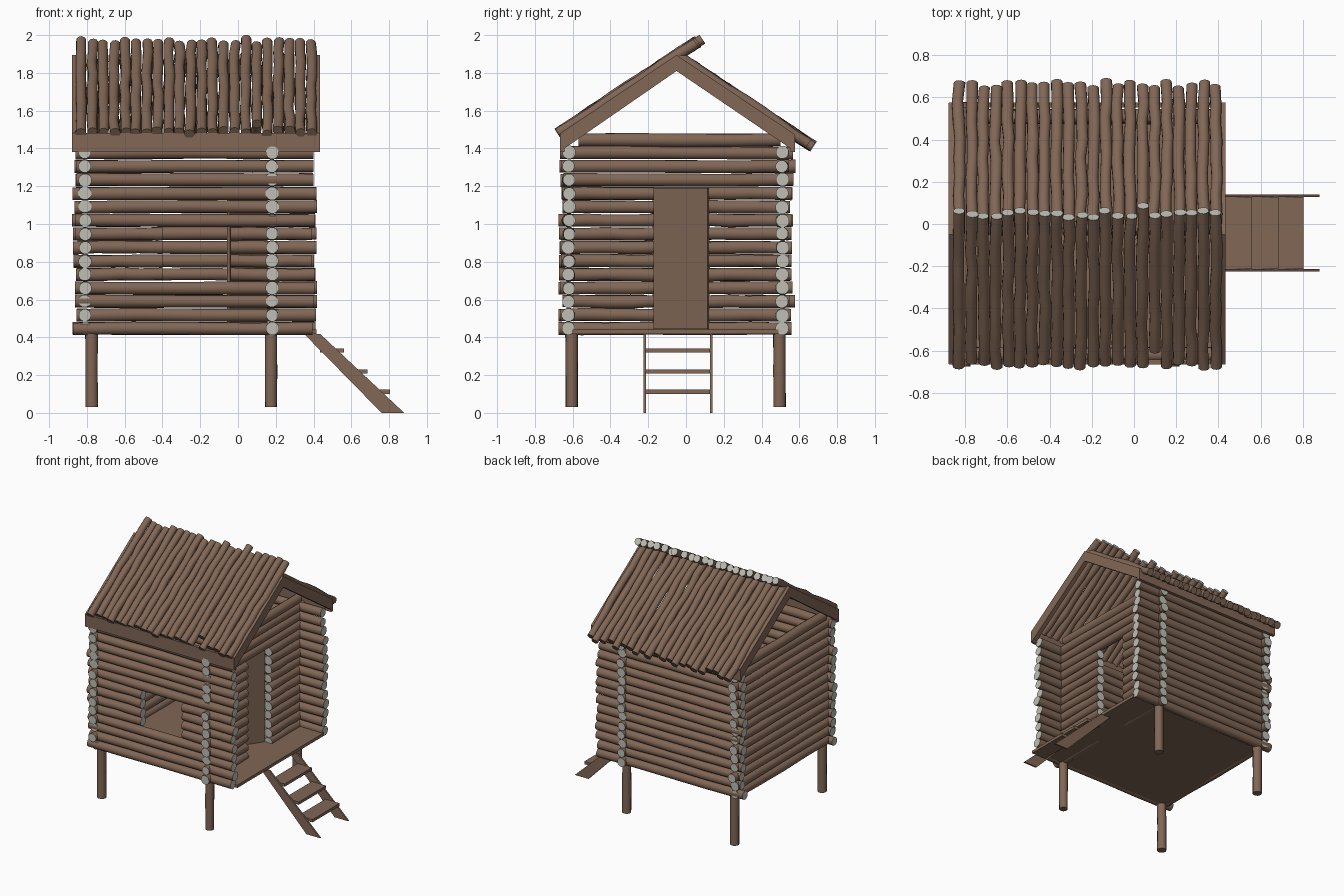
import bpy, bmesh, math, random
from mathutils import Vector

if "Cube" in bpy.data.objects:
    bpy.data.objects.remove(bpy.data.objects["Cube"])

random.seed(4)
R = random.uniform


def material(name, rgb):
    m = bpy.data.materials.new(name)
    m.diffuse_color = (*rgb, 1)
    m.use_nodes = True
    m.node_tree.nodes["Principled BSDF"].inputs["Base Color"].default_value = m.diffuse_color
    return m


WOOD = material("brown wood", (0.22, 0.135, 0.092))
CUT = material("pale cut wood", (0.52, 0.52, 0.47))


def finish(name, bm):
    bmesh.ops.recalc_face_normals(bm, faces=bm.faces[:])
    me = bpy.data.meshes.new(name)
    bm.to_mesh(me)
    bm.free()
    me.materials.append(WOOD)
    me.materials.append(CUT)
    ob = bpy.data.objects.new(name, me)
    bpy.context.collection.objects.link(ob)
    return ob


def log(bm, a, b, r, rings=5, wobble=0.003, sides=12, cut=(1, 1)):
    """Slightly crooked round log from a to b; cut gives the end materials."""
    a, b = Vector(a), Vector(b)
    d = (b - a).normalized()
    u = d.orthogonal().normalized()
    w = d.cross(u)
    loops = []
    for i in range(rings):
        c = a.lerp(b, i / (rings - 1)) + u * R(-wobble, wobble) + w * R(-wobble, wobble)
        rr = r * R(0.94, 1.05)
        loops.append([bm.verts.new(c + (u * math.cos(t) + w * math.sin(t)) * rr)
                      for t in (2 * math.pi * k / sides for k in range(sides))])
    for p, q in zip(loops, loops[1:]):
        for k in range(sides):
            n = (k + 1) % sides
            bm.faces.new((p[k], p[n], q[n], q[k])).smooth = True
    for ring, mat in zip((loops[0], loops[-1]), cut):
        f = bm.faces.new(ring)
        f.material_index = mat
        for e in f.edges:
            e.smooth = False


def prism(bm, pts, axis, lo, hi):
    """Extrude a 2D outline along axis 0 (outline y,z) or 1 (outline x,z)."""
    def at(p, t):
        return (t, p[0], p[1]) if axis == 0 else (p[0], t, p[1])
    p = [bm.verts.new(at(v, lo)) for v in pts]
    q = [bm.verts.new(at(v, hi)) for v in pts]
    bm.faces.new(p)
    bm.faces.new(q)
    for k in range(len(pts)):
        n = (k + 1) % len(pts)
        bm.faces.new((p[k], p[n], q[n], q[k]))


def box(bm, x0, x1, y0, y1, z0, z1):
    prism(bm, [(x0, z0), (x1, z0), (x1, z1), (x0, z1)], 1, y0, y1)


# Log walls: 14 rows, with openings for the window and the door
ROWS = [0.447 + 0.0715 * i for i in range(14)]
RAD = 0.0345
LEFT, RIGHT, FRONT, BACK = -0.81, 0.18, -0.62, 0.51


def wall(name, axis, pos, ends, gap=None, gap_rows=()):
    bm = bmesh.new()
    for i, z in enumerate(ROWS):
        jit = 0.015 if axis == 0 else 0.02
        s, e = ends[0] + R(-jit, jit), ends[1] + R(-jit, jit)
        parts = [(s, gap[0]), (gap[1], e)] if i in gap_rows else [(s, e)]
        for p, q in parts:
            if axis == 0:
                log(bm, (p, pos, z), (q, pos, z), RAD)
            else:
                log(bm, (pos, p, z), (pos, q, z), RAD)
    finish(name, bm)


wall("front_wall", 0, FRONT, (-0.865, 0.405), (-0.40, -0.04), range(4, 8))
wall("back_wall", 0, BACK, (-0.865, 0.405))
wall("left_wall", 1, LEFT, (-0.66, 0.56))
wall("right_wall", 1, RIGHT, (-0.66, 0.56), (-0.17, 0.12), range(0, 11))

# Tie logs on top of the two end walls
bm = bmesh.new()
for x in (LEFT, RIGHT):
    log(bm, (x, -0.57, 1.445), (x, 0.50, 1.445), 0.036)
finish("tie_logs", bm)

# Legs
bm = bmesh.new()
for x in (-0.775, 0.175):
    for y in (-0.605, 0.495):
        log(bm, (x, y, 0.03), (x, y, 0.43), 0.033, 3, 0.001, cut=(0, 0))
finish("legs", bm)

# Floor with porch
bm = bmesh.new()
box(bm, -0.81, 0.415, -0.60, 0.49, 0.418, 0.442)
finish("floor", bm)

# Door, ajar and swung inward from the back jamb
bm = bmesh.new()
h, f = Vector((0.15, 0.12)), Vector((-0.05, -0.172))
n = Vector((-(f - h).y, (f - h).x)).normalized() * 0.009
cs = [h + n, f + n, f - n, h - n]
lo = [bm.verts.new((c.x, c.y, 0.444)) for c in cs]
hi = [bm.verts.new((c.x, c.y, 1.19)) for c in cs]
bm.faces.new(lo)
bm.faces.new(hi)
for k in range(4):
    m = (k + 1) % 4
    bm.faces.new((lo[k], lo[m], hi[m], hi[k]))
finish("door", bm)

# Roof end boards
for name, x0, x1 in (("left_gable_boards", -0.88, -0.85), ("right_gable_boards", 0.40, 0.435)):
    bm = bmesh.new()
    prism(bm, [(-0.665, 1.385), (-0.05, 1.81), (-0.05, 1.895), (-0.665, 1.48)], 0, x0, x1)
    prism(bm, [(0.575, 1.385), (-0.05, 1.81), (-0.05, 1.895), (0.575, 1.475)], 0, x0, x1)
    finish(name, bm)

# Eave boards
bm = bmesh.new()
box(bm, -0.878, 0.433, -0.667, -0.642, 1.382, 1.482)
box(bm, -0.878, 0.433, 0.552, 0.577, 1.382, 1.468)
finish("eave_boards", bm)

# Roof poles: the front slope overshoots the ridge
front, back = bmesh.new(), bmesh.new()
for i in range(22):
    x = -0.83 + 0.058 * i
    top = 0.085 if i == 15 else R(0.03, 0.065)
    low = -0.60 if i == 16 else R(-0.68, -0.65)
    log(front, (x, low, 1.49 + 0.66 * (low + 0.66)), (x, top, 1.49 + 0.66 * (top + 0.66)),
        0.028, 9, 0.006, 10, (0, 1))
    end = R(0.64, 0.675)
    log(back, (x, end, 1.42 + 0.665 * (0.66 - end)), (x, -0.045, 1.888),
        0.028, 9, 0.006, 10, (0, 0))
finish("front_roof_poles", front)
finish("back_roof_poles", back)

# Ladder: two slanted side boards and three treads
bm = bmesh.new()
for y in (-0.226, 0.127):
    prism(bm, [(0.35, 0.418), (0.435, 0.418), (0.88, 0.0), (0.76, 0.0)], 1, y, y + 0.013)
finish("ladder_sides", bm)
bm = bmesh.new()
for x, z in ((0.435, 0.33), (0.56, 0.22), (0.68, 0.112)):
    box(bm, x, x + 0.125, -0.214, 0.128, z - 0.011, z + 0.011)
finish("ladder_treads", bm)
